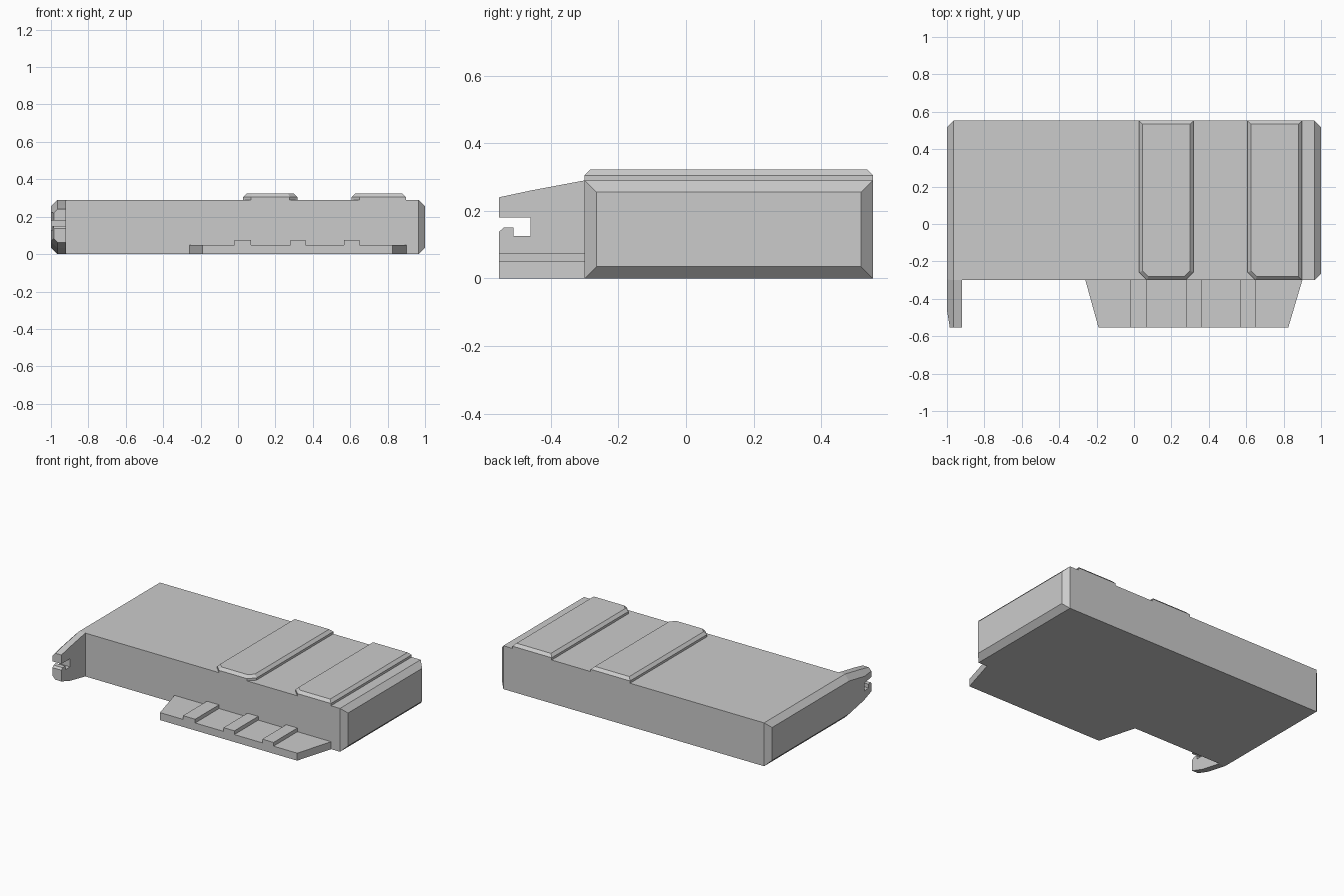
import bpy, bmesh
from mathutils import Vector

if "Cube" in bpy.data.objects:
    bpy.data.objects.remove(bpy.data.objects["Cube"])

Y = 0.553      # half depth
FRONT = -0.30  # front wall of the main block
H = 0.29       # block height


def prism(points, axis, a, b):
    """Closed bmesh: 2D profile extruded along an axis from a to b."""
    place = {'x': lambda p, t: (t, p[0], p[1]),
             'y': lambda p, t: (p[0], t, p[1]),
             'z': lambda p, t: (p[0], p[1], t)}[axis]
    bm = bmesh.new()
    face = bm.faces.new([bm.verts.new(place(p, a)) for p in points])
    ext = bmesh.ops.extrude_face_region(bm, geom=[face])
    move = Vector(place((0, 0), b - a))
    bmesh.ops.translate(bm, vec=move, verts=[v for v in ext['geom'] if isinstance(v, bmesh.types.BMVert)])
    bmesh.ops.recalc_face_normals(bm, faces=bm.faces)
    return bm


def chamfer(bm, size, test):
    edges = [e for e in bm.edges if all(test(v.co) for v in e.verts)]
    bmesh.ops.bevel(bm, geom=edges, offset=size, offset_type='OFFSET', segments=1, affect='EDGES')


def slice_off(bm, point, normal):
    cut = bmesh.ops.bisect_plane(bm, geom=bm.verts[:] + bm.edges[:] + bm.faces[:], dist=1e-5,
                                 plane_co=point, plane_no=normal, clear_outer=True)
    edges = [e for e in cut['geom_cut'] if isinstance(e, bmesh.types.BMEdge)]
    bmesh.ops.holes_fill(bm, edges=edges, sides=0)


def finish(bm, name):
    bmesh.ops.recalc_face_normals(bm, faces=bm.faces)
    mesh = bpy.data.meshes.new(name)
    bm.to_mesh(mesh)
    bm.free()
    ob = bpy.data.objects.new(name, mesh)
    bpy.context.collection.objects.link(ob)
    return ob


# main block, chamfered around its right end
bm = prism([(FRONT, 0), (Y, 0), (Y, H), (FRONT, H)], 'x', -0.92, 1)
chamfer(bm, 0.035, lambda c: c.x > 0.99)
finish(bm, "main_block")

# left side plate, reaching forward as a tapered arm
bm = prism([(Y, 0), (Y, H), (FRONT, H), (-0.46, 0.26), (-Y, 0.24),
            (-Y, 0.063), (-0.46, 0.032), (FRONT, 0)], 'x', -1, -0.92)
bmesh.ops.bevel(bm, geom=[e for e in bm.edges
                          if all(v.co.x < -0.99 for v in e.verts)
                          and not all(v.co.y < -0.55 for v in e.verts)],
                offset=0.035, offset_type='OFFSET', segments=1, affect='EDGES')
slice_off(bm, (-1, -0.46, 0), (-0.093, -0.015, 0))
plate = finish(bm, "side_arm_plate")

# hooked slot in the tip of the arm
slot = finish(prism([(-0.6, 0.18), (-0.46, 0.18), (-0.46, 0.125), (-0.51, 0.125),
                     (-0.51, 0.15), (-0.54, 0.15), (-Y, 0.138), (-0.6, 0.138)],
                    'x', -1.1, -0.85), "slot_cutter")
slot.hide_render = True
slot.hide_viewport = True
mod = plate.modifiers.new("slot", 'BOOLEAN')
mod.operation = 'DIFFERENCE'
mod.solver = 'EXACT'
mod.object = slot

# front tongue with three raised ribs and tapered sides
profile = [(-0.26, 0), (-0.26, 0.05)]
for l, r in ((-0.02, 0.07), (0.28, 0.36), (0.567, 0.65)):
    profile += [(l, 0.05), (l, 0.075), (r, 0.075), (r, 0.05)]
profile += [(0.90, 0.05), (0.90, 0)]
bm = prism(profile, 'y', -Y, FRONT)
slice_off(bm, (-0.26, FRONT, 0), (-0.253, -0.07, 0))
slice_off(bm, (0.90, FRONT, 0), (0.253, -0.075, 0))
finish(bm, "front_tongue")

# two raised pads on top; the second keeps a square right corner
for name, l, r, clip in (("top_pad_inner", 0.027, 0.318, True), ("top_pad_outer", 0.607, 0.898, False)):
    c = 0.042
    right = [(r - c, FRONT), (r, FRONT + c)] if clip else [(r, FRONT)]
    bm = prism([(l, FRONT + c), (l + c, FRONT)] + right + [(r, Y), (l, Y)], 'z', H, 0.323)
    chamfer(bm, 0.018, lambda v: v.z > 0.32)
    finish(bm, name)
